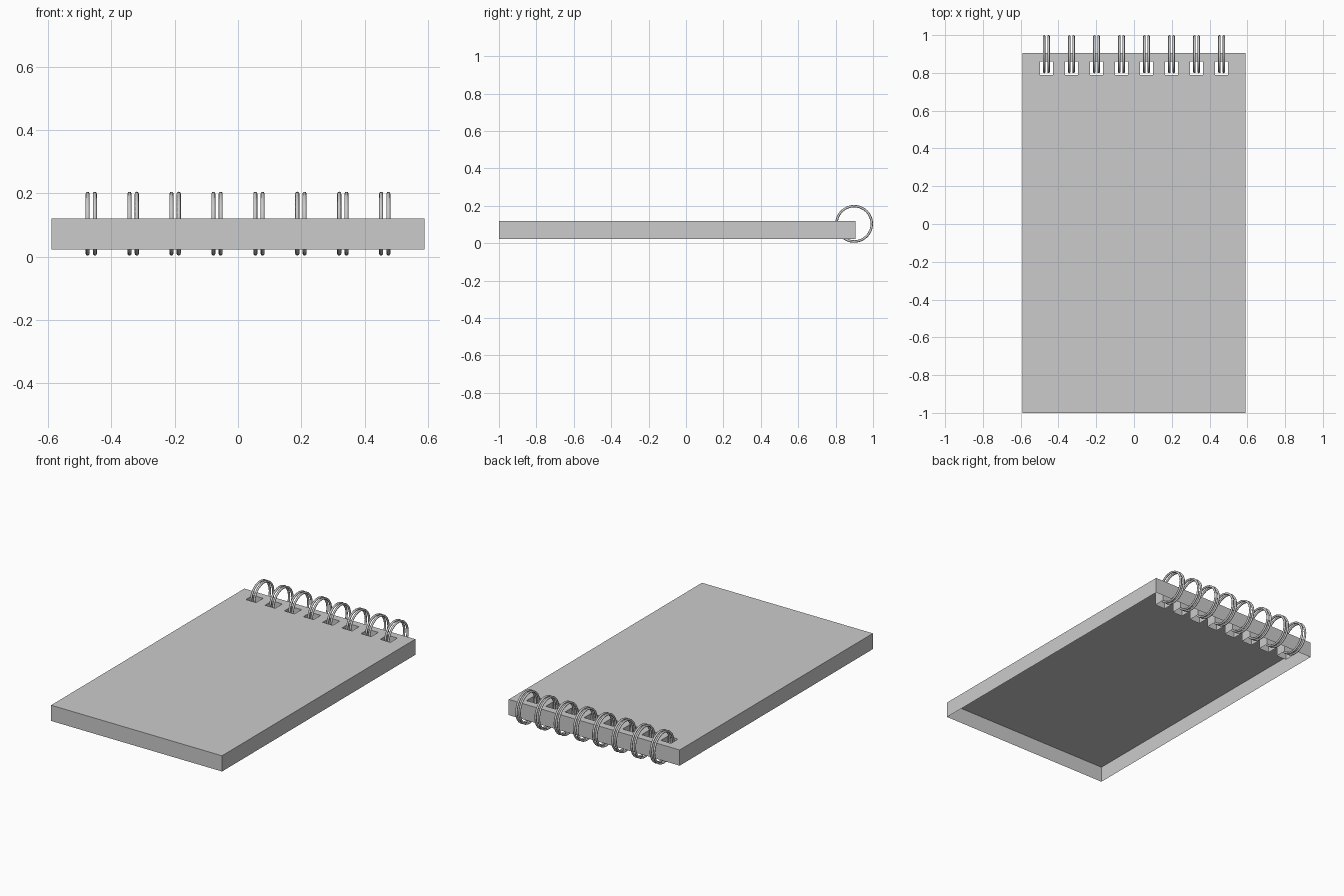
import bpy, bmesh, math

if "Cube" in bpy.data.objects:
    bpy.data.objects.remove(bpy.data.objects["Cube"])

HALF_W, Y0, Y1 = 0.59, -1.0, 0.905
Z0, Z1 = 0.022, 0.12
HOLE_Y = (0.79, 0.86)
HOLE_HALF = 0.035
PITCH = 0.1325
CENTRES = [(i - 3.5) * PITCH for i in range(8)]


def page_block():
    # top sheet as a grid with the punched cells left out
    xs = [-HALF_W]
    for c in CENTRES:
        xs += [c - HOLE_HALF, c + HOLE_HALF]
    xs.append(HALF_W)
    ys = [Y0, HOLE_Y[0], HOLE_Y[1], Y1]
    bm = bmesh.new()
    grid = [[bm.verts.new((x, y, Z1)) for y in ys] for x in xs]
    for i in range(len(xs) - 1):
        for j in range(3):
            if j == 1 and i % 2 == 1:
                continue
            bm.faces.new((grid[i][j], grid[i + 1][j],
                          grid[i + 1][j + 1], grid[i][j + 1]))
    # outer walls and hole walls drop from every open edge; underside stays open
    for e in [e for e in bm.edges if e.is_boundary]:
        loop = e.link_loops[0]
        a, b = loop.vert, loop.link_loop_next.vert
        quad = [bm.verts.new((v.co.x, v.co.y, z))
                for v, z in ((b, Z1), (a, Z1), (a, Z0), (b, Z0))]
        bm.faces.new(quad)
    bmesh.ops.remove_doubles(bm, verts=bm.verts, dist=1e-5)
    mesh = bpy.data.meshes.new("page_block")
    bm.to_mesh(mesh)
    bm.free()
    obj = bpy.data.objects.new("page_block", mesh)
    bpy.context.collection.objects.link(obj)


def wire_ring(name, x):
    bpy.ops.mesh.primitive_torus_add(
        location=(x, 0.899, 0.104), rotation=(0, math.pi / 2, 0),
        major_radius=0.0945, minor_radius=0.0065,
        major_segments=32, minor_segments=8)
    bpy.context.object.name = name
    bpy.ops.object.shade_smooth()


page_block()

# double wire loops through each hole
for n, c in enumerate(CENTRES, 1):
    for side, dx in (("left", -0.0115), ("right", 0.0115)):
        wire_ring(f"binding_ring_{n}_{side}", c + dx)
